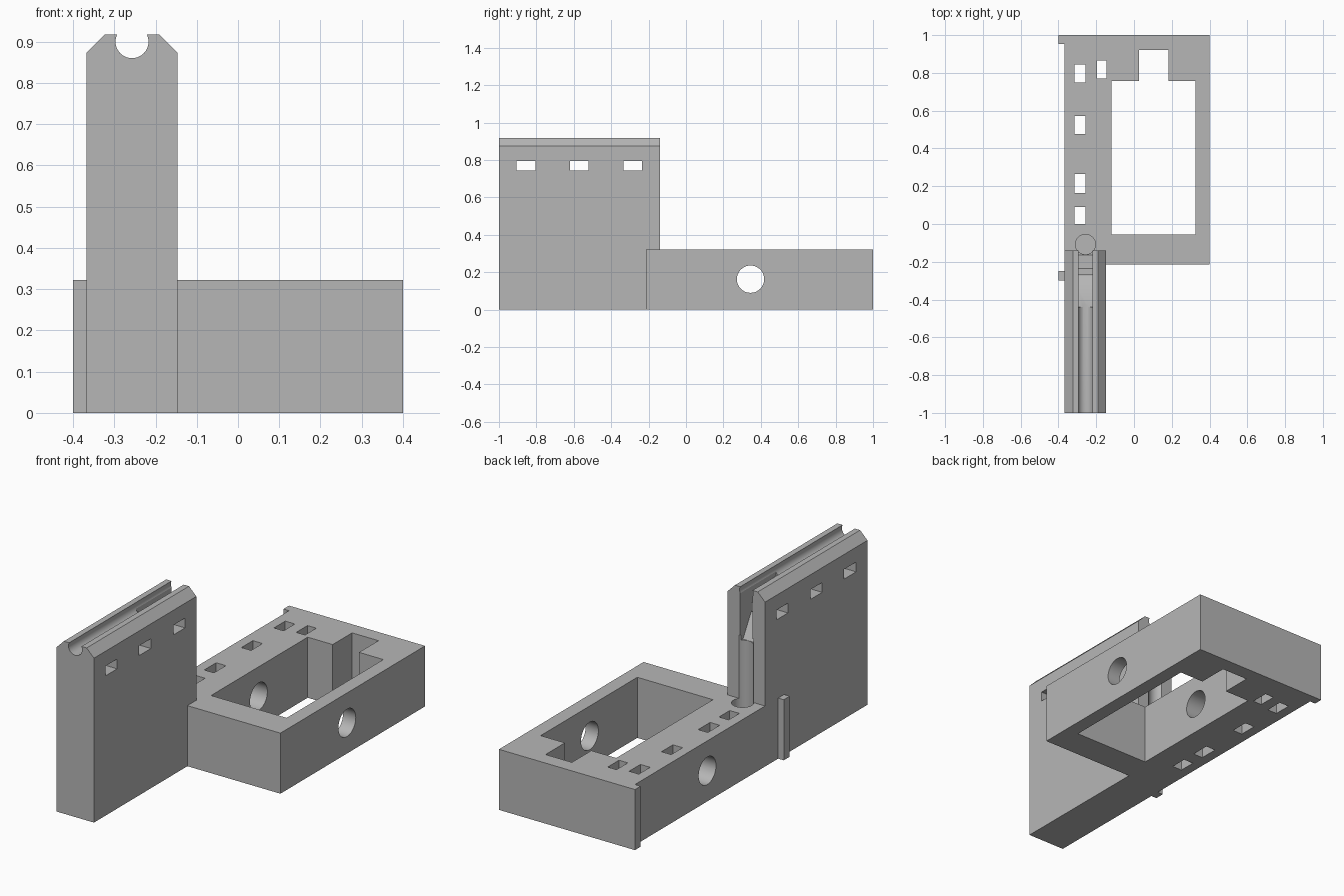
import bpy
import math
from mathutils import Vector

default = bpy.data.objects.get("Cube")
if default:
    bpy.data.objects.remove(default, do_unlink=True)

grey = bpy.data.materials.new("plain grey")
grey.use_nodes = True
grey.diffuse_color = (0.47, 0.47, 0.47, 1)
grey.node_tree.nodes["Principled BSDF"].inputs["Base Color"].default_value = grey.diffuse_color


def prism(name, points, axis, low, high):
    """Extrude a 2D outline along x, y or z."""
    place = {"x": lambda a, b, t: (t, a, b),
             "y": lambda a, b, t: (a, t, b),
             "z": lambda a, b, t: (a, b, t)}[axis]
    n = len(points)
    verts = [place(a, b, t) for t in (low, high) for a, b in points]
    faces = [list(range(n)), list(range(n, 2 * n))]
    faces += [[i, (i + 1) % n, (i + 1) % n + n, i + n] for i in range(n)]
    mesh = bpy.data.meshes.new(name)
    mesh.from_pydata(verts, [], faces)
    mesh.materials.append(grey)
    obj = bpy.data.objects.new(name, mesh)
    bpy.context.collection.objects.link(obj)
    bpy.ops.object.select_all(action="DESELECT")
    obj.select_set(True)
    bpy.context.view_layer.objects.active = obj
    bpy.ops.object.mode_set(mode="EDIT")
    bpy.ops.mesh.select_all(action="SELECT")
    bpy.ops.mesh.normals_make_consistent(inside=False)
    bpy.ops.object.mode_set(mode="OBJECT")
    return obj


def rect(a0, a1, b0, b1):
    return [(a0, b0), (a1, b0), (a1, b1), (a0, b1)]


def circle(a, b, r, n=48):
    return [(a + r * math.cos(math.tau * i / n), b + r * math.sin(math.tau * i / n))
            for i in range(n)]


def carve(target, cutters):
    """Subtract every cutter, then discard it."""
    for cutter in cutters:
        cutter.hide_render = True
        mod = target.modifiers.new("cut", "BOOLEAN")
        mod.operation = "DIFFERENCE"
        mod.solver = "EXACT"
        mod.object = cutter
    bpy.ops.object.select_all(action="DESELECT")
    target.select_set(True)
    bpy.context.view_layer.objects.active = target
    for mod in list(target.modifiers):
        bpy.ops.object.modifier_apply(modifier=mod.name)
    bpy.ops.object.shade_smooth_by_angle(angle=math.radians(25))
    for cutter in cutters:
        bpy.data.objects.remove(cutter, do_unlink=True)


SIDE, INNER, BACK = -0.367, -0.147, -0.14   # wall sides and rear end
MID = (SIDE + INNER) / 2
BASE_TOP, TOP, BEVEL = 0.322, 0.917, 0.043

# Base frame, its outline stepping round the end of the wall
base = prism("base_frame", [(SIDE, BACK), (INNER, BACK), (INNER, -0.215),
                            (0.4, -0.215), (0.4, 1), (SIDE, 1)], "z", 0, BASE_TOP)
cuts = [prism("opening", [(-0.12, -0.055), (0.325, -0.055), (0.325, 0.757),
                          (0.182, 0.757), (0.182, 0.92), (0.027, 0.92),
                          (0.027, 0.757), (-0.12, 0.757)], "z", -0.1, 0.5)]
for y0, y1 in ((0, 0.09), (0.165, 0.265), (0.477, 0.573), (0.75, 0.845)):
    cuts.append(prism("slot", rect(-0.314, -0.257, y0, y1), "z", -0.1, 0.5))
cuts.append(prism("side_slot", rect(-0.197, -0.145, 0.77, 0.865), "z", -0.1, 0.5))
cuts.append(prism("cross_hole", circle(0.345, 0.163, 0.073), "x", -0.6, 0.6))
cuts.append(prism("drop_socket", circle(MID, -0.108, 0.053), "z", 0.2, 0.5))
carve(base, cuts)

# Tall wall with a bevelled top
wall = prism("tall_wall", [(SIDE, 0), (INNER, 0), (INNER, TOP - BEVEL),
                           (INNER - BEVEL, TOP), (SIDE + BEVEL, TOP),
                           (SIDE, TOP - BEVEL)], "y", -1, BACK)
cuts = [prism("top_groove", circle(MID, 0.9, 0.04), "y", -1.2, 0.1),
        prism("drop_channel", circle(MID, -0.108, 0.053), "z", 0.2, 0.66)]
# Chute falling from the groove into the drop channel
cuts.append(prism("chute", [(-0.44, 1), (-0.44, 0.862), (-0.35, 0.85), (-0.275, 0.81),
                            (-0.215, 0.72), (-0.163, 0.63), (-0.05, 0.63), (-0.05, 1)],
                  "x", MID - 0.036, MID + 0.036))
for y0, y1 in ((-0.905, -0.805), (-0.62, -0.522), (-0.333, -0.235)):
    cuts.append(prism("window", rect(y0, y1, 0.743, 0.795), "x", -0.6, 0.1))
carve(wall, cuts)

# Two ribs on the outer side
for name, y0, y1 in (("front_rib", -0.3, -0.25), ("rear_rib", 0.953, 1)):
    prism(name, rect(-0.4, SIDE, y0, y1), "z", 0, BASE_TOP)
